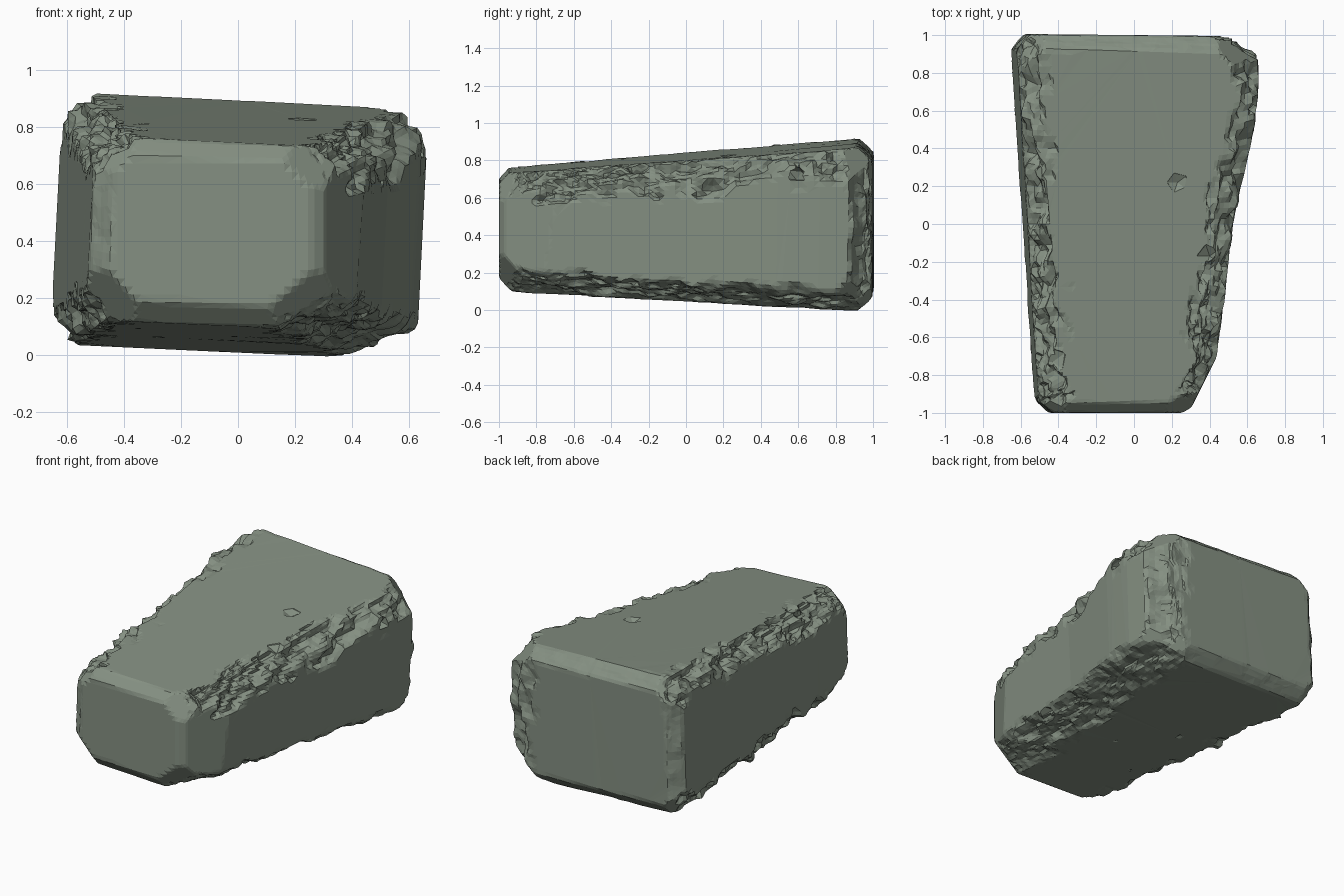
import bpy, bmesh, math, random
from mathutils import Vector, noise

if "Cube" in bpy.data.objects:
    bpy.data.objects.remove(bpy.data.objects["Cube"])

random.seed(4)

# Main faces of the block as signed distances (negative = inside)
RIGHT = [(-1.1, 0.39), (-0.7, 0.44), (0, 0.525), (0.5, 0.63), (0.7, 0.655), (1.1, 0.655)]


def right_x(y):
    for (y0, x0), (y1, x1) in zip(RIGHT, RIGHT[1:]):
        if y <= y1:
            return x0 + (x1 - x0) * (y - y0) / (y1 - y0)
    return RIGHT[-1][1]


def faces(x, y, z):
    return {
        "top": z - (0.82 + 0.08 * y - 0.05 * x),
        "bottom": (0.055 - 0.05 * y - 0.045 * x) - z,
        "left": (-0.595 - 0.065 * y + 0.05 * (z - 0.1)) - x,
        "right": x - right_x(y) - 0.05 * (z - 0.6),
        "front": -1 - y,
        "back": y - 1 + 0.01 * x,
        "slant": 0.894 * x - 0.447 * y - 0.706,   # front right corner cut
    }


# Edge bevels: face a, face b, weight of a, weight of b, width, chip roughness
EDGES = [
    ("top", "right", 1, 1, 0.13, 0.16), ("top", "left", 1, 1, 0.12, 0.16),
    ("top", "slant", 1, 1, 0.10, 0.10), ("bottom", "slant", 1, 0.8, 0.13, 0.03),
    ("bottom", "right", 1, 0.45, 0.12, 0.06), ("bottom", "left", 1, 1, 0.10, 0.13),
    ("front", "top", 1, 1, 0.055, 0.0), ("front", "bottom", 1, 1, 0.07, 0.0),
    ("front", "left", 1, 1, 0.07, 0.02), ("front", "slant", 1, 1, 0.03, 0.0),
    ("back", "top", 1, 1, 0.08, 0.01), ("back", "bottom", 1, 1, 0.08, 0.01),
    ("back", "left", 1, 1, 0.08, 0.02), ("back", "right", 1, 0.5, 0.11, 0.06),
]
# Corner cuts: three faces and the width
CORNERS = [
    ("front", "top", "left", 0.19), ("front", "bottom", "left", 0.24),
    ("front", "top", "slant", 0.17), ("front", "bottom", "slant", 0.23),
    ("back", "top", "left", 0.22), ("back", "bottom", "left", 0.20),
    ("back", "top", "right", 0.30), ("back", "bottom", "right", 0.30),
]


def chip(p, k):
    q = p + Vector((0, 0, 7.3 * k))
    return noise.noise(q * 6.5) * 0.65 + noise.noise(q * 15) * 0.4


def solid(pt, chips):
    f = faces(*pt)
    d = max(f.values())
    for (a, b, wa, wb, w, _), c in zip(EDGES, chips):
        fa, fb = wa * f[a], wb * f[b]
        w += c
        # three facets give each bevel a rounded section
        d = max(d, fa + fb + w, fa + 0.35 * fb + 0.38 * w, 0.35 * fa + fb + 0.38 * w)
    for a, b, c, w in CORNERS:
        d = max(d, f[a] + f[b] + f[c] + w)
    return d


# Gridded box, each vertex pulled in onto the bevelled solid
NX, NY, NZ = 44, 66, 32
bm = bmesh.new()
grid = {}


def vert(i, j, k):
    if (i, j, k) not in grid:
        grid[i, j, k] = bm.verts.new((-0.7 + 1.4 * i / NX, -1.05 + 2.1 * j / NY, -0.05 + 1.05 * k / NZ))
    return grid[i, j, k]


def sheet(nu, nv, place):
    for u in range(nu):
        for v in range(nv):
            bm.faces.new([vert(*place(a, b)) for a, b in ((u, v), (u + 1, v), (u + 1, v + 1), (u, v + 1))])


for end in (0, 1):
    sheet(NX, NY, lambda a, b: (a, b, end * NZ))
    sheet(NX, NZ, lambda a, b: (a, end * NY, b))
    sheet(NY, NZ, lambda a, b: (end * NX, a, b))

for v in bm.verts:
    p = v.co.copy()
    core = Vector((-0.04, 0.62 * p.y, 0.44))
    chips = [max(-0.7 * e[4], e[5] * chip(p, n)) if e[5] else 0 for n, e in enumerate(EDGES)]
    lo, hi = 0.0, 1.15
    for _ in range(20):
        mid = (lo + hi) / 2
        if solid(core.lerp(p, mid), chips) < 0:
            lo = mid
        else:
            hi = mid
    v.co = core.lerp(p, lo)
bmesh.ops.recalc_face_normals(bm, faces=bm.faces[:])

mesh = bpy.data.meshes.new("stone_block")
bm.to_mesh(mesh)
bm.free()
stone = bpy.data.objects.new("stone_block", mesh)
bpy.context.collection.objects.link(stone)

# Pits and edge notches, cut with rough lumps: centre and radius
LUMPS = [
    (0.23, 0.22, 0.845, 0.07), (-0.43, -0.73, 0.80, 0.085), (0.40, -0.17, 0.81, 0.075),
    (-0.54, 0.27, 0.86, 0.07), (0.31, -0.83, 0.72, 0.06), (0.49, -0.31, 0.12, 0.09),
    (0.60, 0.59, 0.72, 0.07), (-0.02, -0.20, 0.045, 0.045), (-0.28, 0.10, 0.045, 0.045),
    (-0.35, -0.45, 0.075, 0.035),
]
bm = bmesh.new()
for x, y, z, r in LUMPS:
    ball = bmesh.ops.create_icosphere(bm, subdivisions=1, radius=r)["verts"]
    for v in ball:
        s = random.uniform(0.8, 1.1)
        v.co = Vector((x + v.co.x * s, y + v.co.y * s, z + v.co.z * s * 0.75))
cut_mesh = bpy.data.meshes.new("pit_cutter")
bm.to_mesh(cut_mesh)
bm.free()
cutter = bpy.data.objects.new("pit_cutter", cut_mesh)
cutter.hide_render = True
bpy.context.collection.objects.link(cutter)

mod = stone.modifiers.new("pits", "BOOLEAN")
mod.operation = "DIFFERENCE"
mod.solver = "EXACT"
mod.object = cutter
bpy.context.view_layer.objects.active = stone
bpy.ops.object.modifier_apply(modifier="pits")
bpy.data.objects.remove(cutter)

# Merge the grid into broad flat facets
bm = bmesh.new()
bm.from_mesh(stone.data)
bmesh.ops.dissolve_limit(bm, angle_limit=math.radians(3), verts=bm.verts[:], edges=bm.edges[:])
bmesh.ops.triangulate(bm, faces=bm.faces[:])
for f in bm.faces:
    f.smooth = False
bm.to_mesh(stone.data)
bm.free()

mat = bpy.data.materials.new("grey_green_stone")
mat.diffuse_color = (0.235, 0.28, 0.225, 1)
mat.use_nodes = True
mat.node_tree.nodes["Principled BSDF"].inputs["Base Color"].default_value = mat.diffuse_color
stone.data.materials.clear()
stone.data.materials.append(mat)
